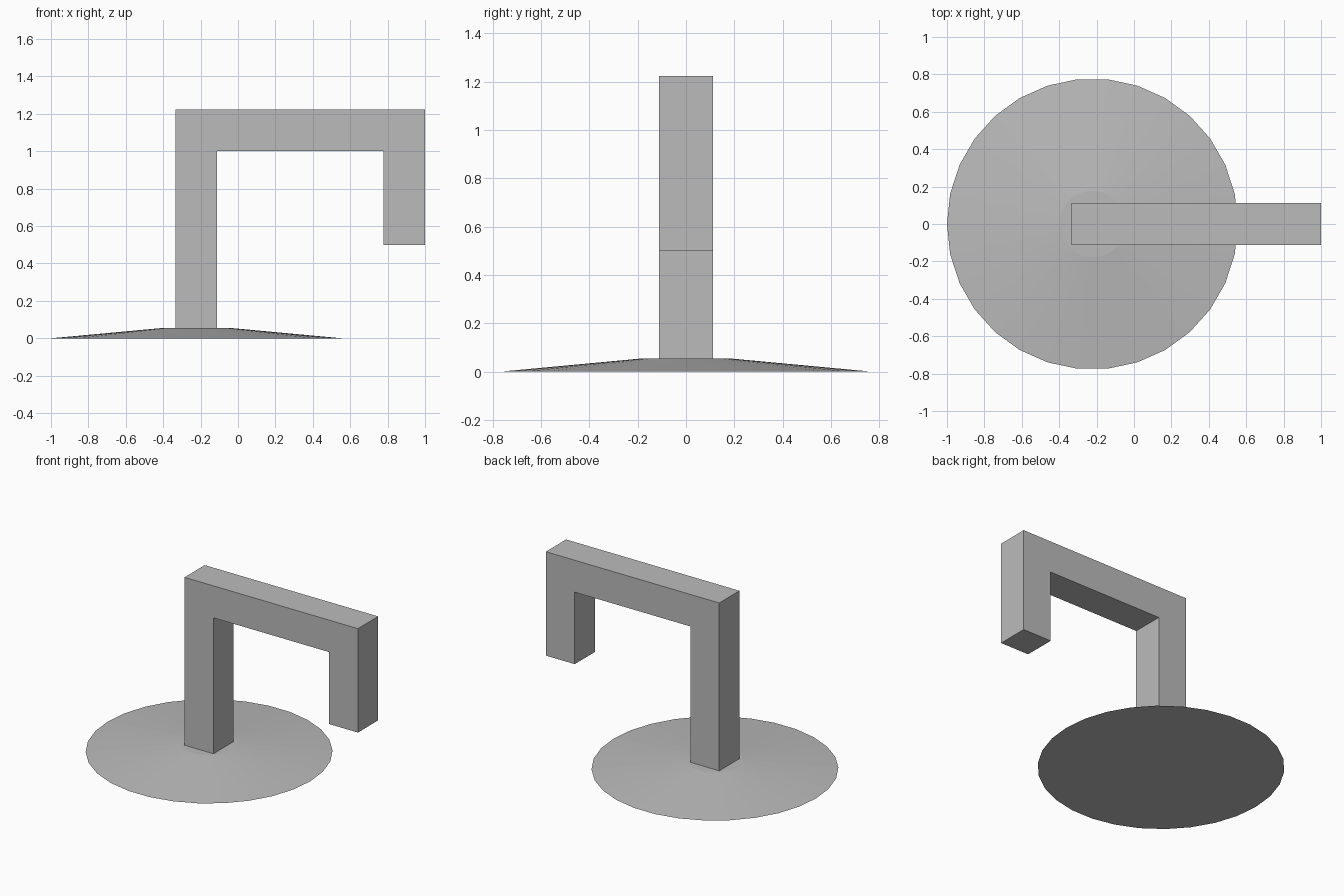
import bpy
import bmesh
import math
from mathutils import Matrix

cube = bpy.data.objects.get("Cube")
if cube:
    bpy.data.objects.remove(cube, do_unlink=True)

U = 2 / 9            # post thickness, the module for all other sizes
POST_X = -U
BASE_H = U / 4

grey = bpy.data.materials.new("plain_grey")
grey.use_nodes = True
grey.diffuse_color = (0.5, 0.5, 0.5, 1)
grey.node_tree.nodes["Principled BSDF"].inputs["Base Color"].default_value = (0.5, 0.5, 0.5, 1)


def add_object(name, bm):
    bmesh.ops.recalc_face_normals(bm, faces=bm.faces[:])
    mesh = bpy.data.meshes.new(name)
    bm.to_mesh(mesh)
    bm.free()
    mesh.materials.append(grey)
    obj = bpy.data.objects.new(name, mesh)
    bpy.context.collection.objects.link(obj)
    return obj


# Shallow truncated cone base with a vertex on the x axis
bm = bmesh.new()
place = Matrix.Translation((POST_X, 0, BASE_H / 2)) @ Matrix.Rotation(math.pi / 2, 4, 'Z')
bmesh.ops.create_cone(bm, cap_ends=True, segments=30, radius1=3.5 * U,
                      radius2=0.8 * U, depth=BASE_H, matrix=place)
# Turn the ring so a vertex points along x
start = max((v.co.x for v in bm.verts))
if start < POST_X + 3.5 * U - 0.001:
    bmesh.ops.rotate(bm, verts=bm.verts[:], cent=(POST_X, 0, 0),
                     matrix=Matrix.Rotation(math.pi / 30, 3, 'Z'))
add_object("round_base", bm)

# Square-section post, beam and hanging end as one extruded profile
left, right = POST_X - U / 2, 1.0
top, drop = 5.5 * U, 2.25 * U
profile = [(left, BASE_H), (left + U, BASE_H), (left + U, top - U), (right - U, top - U),
           (right - U, drop), (right, drop), (right, top), (left, top)]
bm = bmesh.new()
face = bm.faces.new([bm.verts.new((x, -U / 2, z)) for x, z in profile])
side = bmesh.ops.extrude_face_region(bm, geom=[face], use_keep_orig=True)
bmesh.ops.translate(bm, vec=(0, U, 0),
                    verts=[g for g in side["geom"] if isinstance(g, bmesh.types.BMVert)])
add_object("hooked_arm", bm)
